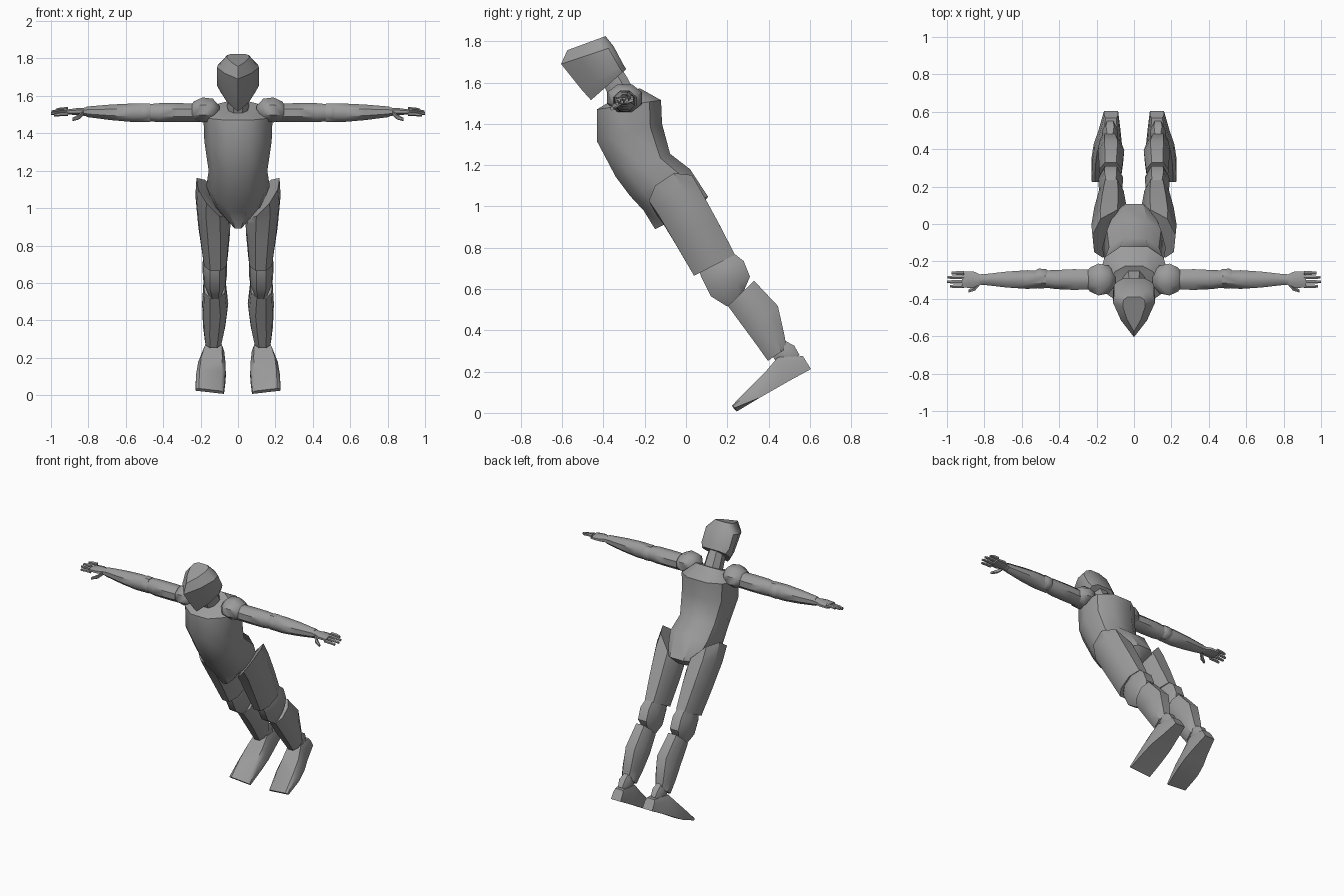
import bpy, bmesh, math

grey = bpy.data.materials.new("mid_grey")
grey.diffuse_color = (0.33, 0.33, 0.33, 1)

# Half cross-sections, front to back: (depth fraction, width fraction)
BODY = [(0, .35), (.2, .82), (.5, 1), (.82, .85), (1, .4)]
LIMB = [(0, .4), (.25, .9), (.7, 1), (1, .5)]
BOXY = [(0, .75), (.3, .97), (1, 1)]
FACE = [(0, 0), (.35, .62), (.72, 1), (.9, .95), (1, .6)]
LEAN = (0.47, -0.88)          # downward axis of the leaning body in y, z


def section(front, back, x0, x1, prof, drop=0.0):
    """Ring spanning front to back in y/z and x0 to x1; drop slides the inner side down."""
    mid, half = (x0 + x1) / 2, (x1 - x0) / 2
    pts = [(t, s) for t, s in prof]
    pts += [(t, -s) for t, s in reversed(prof) if s > 0]
    ring = []
    for t, s in pts:
        d = drop * (1 - s) / 2
        ring.append((mid + half * s,
                     front[0] + (back[0] - front[0]) * t + LEAN[0] * d,
                     front[1] + (back[1] - front[1]) * t + LEAN[1] * d))
    return ring


def loft(name, rings, mirror=False, angle=38):
    """Skin the rings, cap both ends, optionally mirror across x."""
    bm = bmesh.new()
    loops = [[bm.verts.new(p) for p in r] for r in rings]
    n = len(loops[0])
    for a, b in zip(loops, loops[1:]):
        for i in range(n):
            j = (i + 1) % n
            bm.faces.new((a[i], a[j], b[j], b[i]))
    bm.faces.new(loops[0])
    bm.faces.new(loops[-1])
    bmesh.ops.recalc_face_normals(bm, faces=bm.faces)
    me = bpy.data.meshes.new(name)
    bm.to_mesh(me)
    bm.free()
    me.materials.append(grey)
    ob = bpy.data.objects.new(name, me)
    bpy.context.collection.objects.link(ob)
    bpy.ops.object.select_all(action='DESELECT')
    ob.select_set(True)
    bpy.context.view_layer.objects.active = ob
    bpy.ops.object.shade_smooth_by_angle(angle=math.radians(angle))
    if mirror:
        ob.modifiers.new("mirror", 'MIRROR')
    return ob


def body(name, prof, rows):
    """Centred part: rows of (front, back, half width)."""
    loft(name, [section(f, b, -w, w, prof) for f, b, w in rows])


def leg(name, prof, rows):
    """Mirrored part: rows of (front, back, inner x, outer x, inner drop)."""
    loft(name, [section(f, b, x0, x1, prof, d) for f, b, x0, x1, d in rows], True)


def tube(name, rows, sides=8):
    """Mirrored part along x: rows of (x, y, z, y radius, z radius)."""
    rings = []
    for x, y, z, ry, rz in rows:
        angs = [2 * math.pi * (i + .5) / sides for i in range(sides)]
        rings.append([(x, y + ry * math.cos(a), z + rz * math.sin(a)) for a in angs])
    loft(name, rings, True, 45)


# Head, neck and torso
body("head", FACE, [
    ((-.575, 1.757), (-.39, 1.825), .06),
    ((-.605, 1.69), (-.35, 1.775), .112),
    ((-.505, 1.565), (-.305, 1.69), .112),
    ((-.46, 1.515), (-.29, 1.665), .095)])
body("neck", LIMB, [
    ((-.42, 1.62), (-.32, 1.68), .045),
    ((-.39, 1.57), (-.285, 1.625), .055),
    ((-.35, 1.48), (-.24, 1.54), .06)])
body("torso", BODY, [
    ((-.39, 1.495), (-.225, 1.573), .12),
    ((-.432, 1.47), (-.121, 1.515), .185),
    ((-.432, 1.317), (-.116, 1.40), .18),
    ((-.34, 1.143), (-.077, 1.255), .157),
    ((-.27, 1.05), (.02, 1.18), .17),
    ((-.205, .98), (.107, 1.047), .13),
    ((-.15, .89), (.07, 1.0), .045)])

# Legs
leg("thigh", LIMB, [
    ((-.208, 1.08), (.005, 1.196), .045, .222, .20),
    ((-.15, .99), (.06, 1.10), .04, .228, .12),
    ((-.06, .835), (.155, .925), .042, .212, .03),
    ((.039, .664), (.237, .766), .055, .188, 0)])
leg("knee", LIMB, [
    ((.06, .70), (.21, .79), .075, .17, 0),
    ((.075, .655), (.28, .735), .06, .19, 0),
    ((.12, .565), (.31, .66), .06, .188, 0),
    ((.2, .515), (.28, .59), .085, .16, 0)])
leg("shin", LIMB, [
    ((.203, .518), (.33, .64), .065, .185, 0),
    ((.275, .42), (.445, .518), .052, .192, 0),
    ((.345, .325), (.475, .385), .068, .187, 0),
    ((.397, .252), (.488, .315), .085, .178, 0)])
leg("ankle", LIMB, [
    ((.405, .31), (.47, .355), .10, .155, 0),
    ((.425, .265), (.525, .325), .085, .172, 0),
    ((.46, .225), (.55, .28), .095, .16, 0)])
leg("foot", BOXY, [
    ((.567, .275), (.605, .212), .085, .16, 0),
    ((.445, .27), (.50, .155), .072, .19, 0),
    ((.39, .205), (.43, .115), .065, .215, 0),
    ((.315, .13), (.36, .075), .066, .226, 0),
    ((.222, .038), (.236, .024), .075, .228, .02)])

# Arms
Y, Z = -.297, 1.51
tube("shoulder", [
    (.10, Y, 1.52, .035, .03), (.135, Y, 1.525, .08, .065),
    (.19, Y, 1.525, .092, .072), (.235, Y, 1.52, .07, .055), (.265, Y, Z, .03, .03)])
tube("upper_arm", [
    (.20, Y, Z, .055, .054), (.32, Y, Z, .06, .055),
    (.42, Y, Z, .055, .055), (.51, Y + .005, Z, .046, .046)])
tube("elbow", [
    (.44, Y, Z, .03, .03), (.47, Y + .005, Z, .055, .05),
    (.51, Y + .005, Z, .058, .052), (.56, Y, Z, .03, .03)])
tube("forearm", [
    (.47, Y, Z, .047, .053), (.57, Y, Z, .054, .053),
    (.68, Y, Z + .002, .046, .045), (.81, Y, Z + .005, .03, .03)])
tube("wrist", [
    (.78, Y, Z + .005, .022, .02), (.81, Y, Z + .005, .032, .026),
    (.85, Y, Z + .005, .025, .018)])

# Hands
tube("palm", [
    (.82, Y, Z + .006, .028, .022), (.86, Y, Z + .006, .048, .02),
    (.92, Y, Z + .004, .047, .014)])
for i, (dy, tip) in enumerate([(-.036, .985), (-.012, 1.0), (.012, .998), (.035, .975)]):
    z = Z + .002 + dy * .35
    tube("finger_%d" % (i + 1), [
        (.91, Y + dy, z + .004, .012, .012), (.95, Y + dy, z + .003, .011, .011),
        (tip, Y + dy, z - .002, .008, .008)], 6)
tube("thumb", [
    (.825, Y - .02, Z, .014, .014), (.85, Y - .045, Z - .022, .016, .014),
    (.885, Y - .062, Z - .036, .009, .009)], 6)
